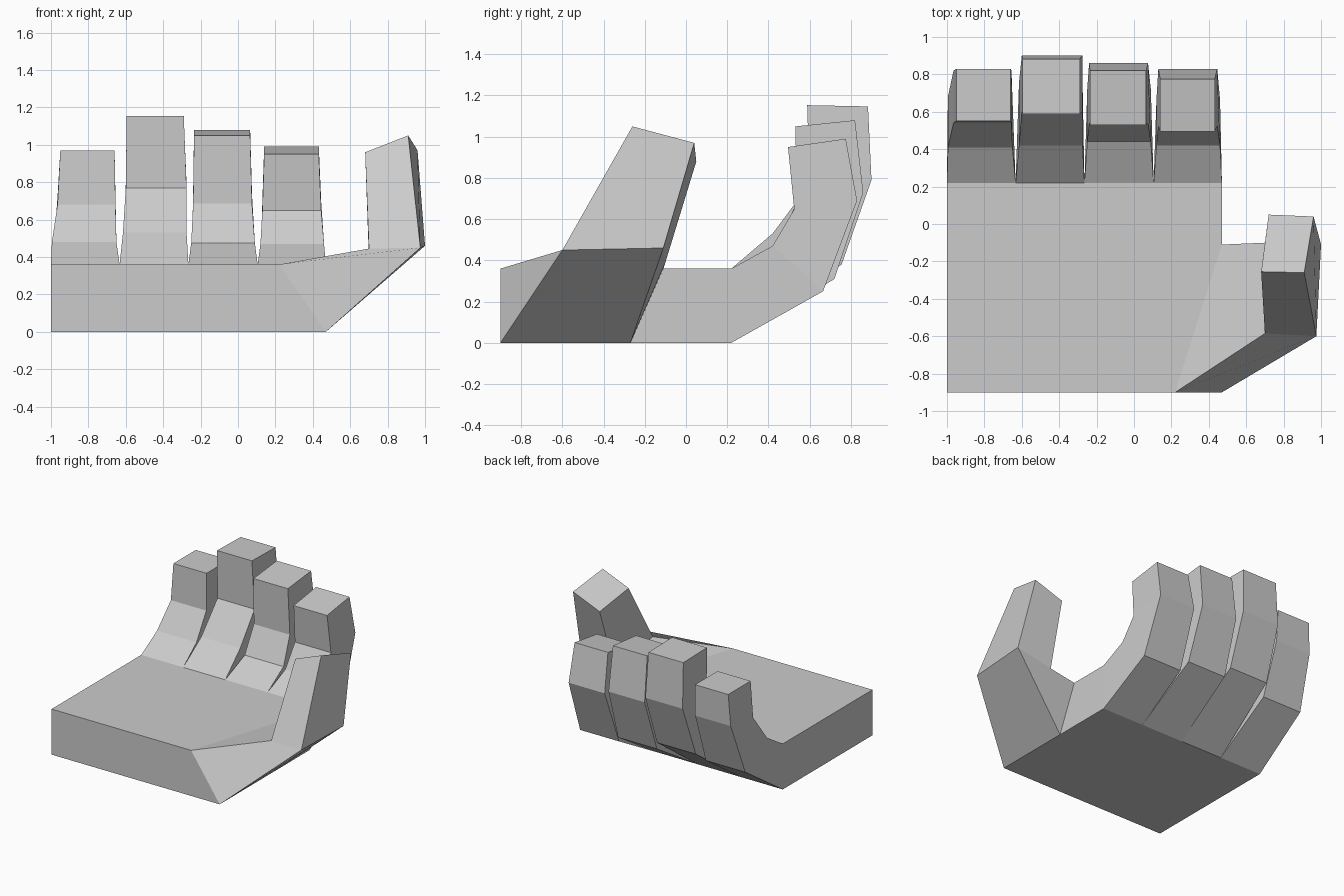
import bpy, bmesh

if "Cube" in bpy.data.objects:
    bpy.data.objects.remove(bpy.data.objects["Cube"])


def loft(name, rings, cap_start=False, cap_end=True, skip=()):
    """Join four-point rings into a flat-faced tube; skip lists (segment, side) gaps."""
    bm = bmesh.new()
    vs = [[bm.verts.new(p) for p in r] for r in rings]
    for s in range(len(vs) - 1):
        for i in range(4):
            if (s, i) not in skip:
                j = (i + 1) % 4
                bm.faces.new((vs[s][i], vs[s][j], vs[s + 1][j], vs[s + 1][i]))
    if cap_start:
        bm.faces.new(vs[0][::-1])
    if cap_end:
        bm.faces.new(vs[-1])
    mesh = bpy.data.meshes.new(name)
    bm.to_mesh(mesh)
    bm.free()
    obj = bpy.data.objects.new(name, mesh)
    bpy.context.collection.objects.link(obj)
    return obj


def finger(name, x0, x1, joints):
    """Curled finger; each joint is (left x, right x, inner (y, z), outer (y, z))."""
    rings = []
    for l, r, (yi, zi), (yo, zo) in [(x0, x1, (.22, .36), (.22, 0))] + joints:
        rings.append([(l, yo, zo), (r, yo, zo), (r, yi, zi), (l, yi, zi)][::-1])
    return loft(name, rings)


# Thumb socket shared by palm and thumb
BF, TF = (.47, -.9, 0), (.22, -.9, .36)
BB, TB = (.47, -.27, 0), (.47, -.11, .36)

# Palm slab, open where the fingers and thumb join
loft("palm", [
    [(-1, -.9, 0), BF, TF, (-1, -.9, .36)],
    [(-1, -.2, 0), BB, TB, (-1, -.2, .36)],
    [(-1, .22, 0), (.47, .22, 0), (.47, .22, .36), (-1, .22, .36)],
], cap_start=True, cap_end=False, skip={(0, 1)})

# Thumb
loft("thumb", [
    [BF, BB, TB, TF],
    [(.975, -.6, .45), (1, -.11, .46), (.7, -.1, .39), (.7, -.585, .445)],
    [(.91, -.26, 1.05), (.96, .04, .97), (.72, .05, .88), (.68, -.255, .96)],
])

# Four fingers
finger("little_finger", -1, -.633, [
    (-.995, -.65, (.41, .48), (.68, .31)),
    (-.965, -.655, (.54, .68), (.82, .72)),
    (-.95, -.66, (.55, .97), (.83, .97))])
finger("middle_finger", -.633, -.265, [
    (-.615, -.275, (.42, .53), (.755, .38)),
    (-.6, -.275, (.6, .77), (.9, .79)),
    (-.595, -.29, (.588, 1.153), (.883, 1.147))])
finger("ring_finger", -.265, .105, [
    (-.25, .09, (.44, .475), (.72, .31)),
    (-.24, .075, (.54, .685), (.86, .73)),
    (-.235, .065, (.53, 1.05), (.82, 1.08))])
finger("index_finger", .105, .47, [
    (.12, .46, (.42, .47), (.665, .25)),
    (.13, .445, (.525, .648), (.83, .69)),
    (.14, .432, (.495, .95), (.775, .99))])

# Consistent outward faces
for o in bpy.context.collection.objects:
    bm = bmesh.new()
    bm.from_mesh(o.data)
    bmesh.ops.recalc_face_normals(bm, faces=bm.faces)
    bm.to_mesh(o.data)
    bm.free()
